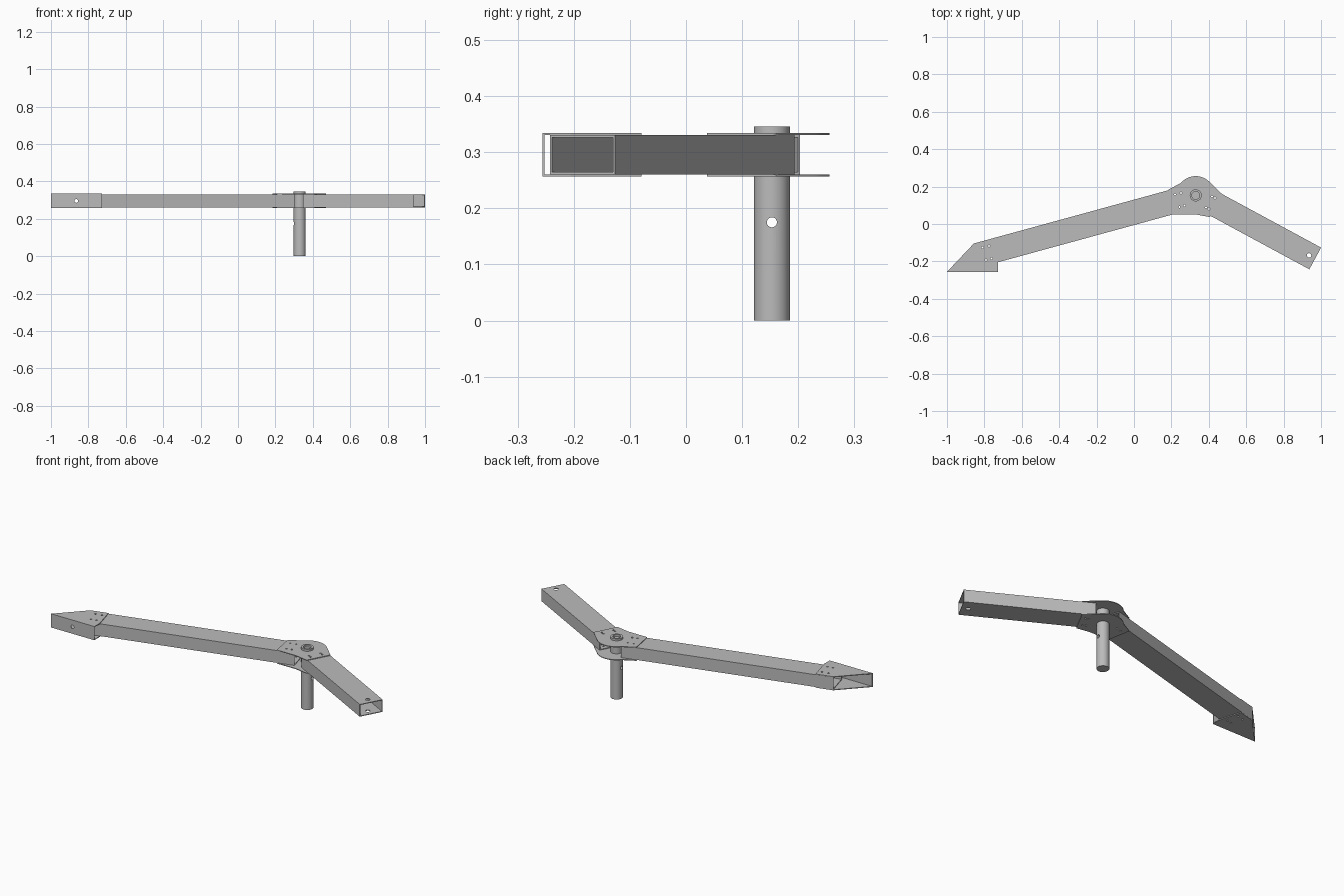
import bpy, bmesh, math
from mathutils import Vector, Matrix

if "Cube" in bpy.data.objects:
    bpy.data.objects.remove(bpy.data.objects["Cube"], do_unlink=True)

GREY = (0.5, 0.5, 0.5, 1)
metal = bpy.data.materials.new("grey metal")
metal.use_nodes = True
metal.diffuse_color = GREY
metal.node_tree.nodes["Principled BSDF"].inputs["Base Color"].default_value = GREY

ARM_LOW, ARM_HIGH = 0.2605, 0.3305
SHEET = 0.004
MID = (ARM_LOW + ARM_HIGH) / 2
PIVOT = Vector((0.33, 0.153))


def finish(name, bm):
    bmesh.ops.recalc_face_normals(bm, faces=bm.faces)
    mesh = bpy.data.meshes.new(name)
    bm.to_mesh(mesh)
    bm.free()
    mesh.materials.append(metal)
    obj = bpy.data.objects.new(name, mesh)
    bpy.context.collection.objects.link(obj)
    return obj


def add_prism(bm, outline, low, high):
    bottom = bm.faces.new([bm.verts.new((x, y, low)) for x, y in outline])
    new = bmesh.ops.extrude_face_region(bm, geom=[bottom])["geom"]
    for v in new:
        if isinstance(v, bmesh.types.BMVert):
            v.co.z = high


def add_rod(bm, centre, radius, length, axis="Z", sides=16):
    turn = {"X": Matrix.Rotation(math.pi / 2, 4, "Y"),
            "Y": Matrix.Rotation(math.pi / 2, 4, "X"),
            "Z": Matrix.Identity(4)}[axis]
    bmesh.ops.create_cone(bm, cap_ends=True, segments=sides, radius1=radius,
                          radius2=radius, depth=length,
                          matrix=Matrix.Translation(centre) @ turn)


def tube(name, back_corner, degrees, length, width):
    """Open rectangular tube running from its back corner along an angle."""
    a = math.radians(degrees)
    along = Vector((math.cos(a), math.sin(a), 0))
    across = Vector((math.sin(a), -math.cos(a), 0))
    start = Vector((*back_corner, 0))
    bm = bmesh.new()
    rings = []
    for d in (0, length):
        for inset in (0, SHEET):
            w0, w1 = inset, width - inset
            z0, z1 = ARM_LOW + inset, ARM_HIGH - inset
            rings.append([bm.verts.new(start + along * d + across * w + Vector((0, 0, z)))
                          for w, z in ((w0, z0), (w1, z0), (w1, z1), (w0, z1))])
    for p, q in ((0, 1), (2, 3), (0, 2), (1, 3)):
        for i in range(4):
            j = (i + 1) % 4
            bm.faces.new((rings[p][i], rings[p][j], rings[q][j], rings[q][i]))
    return finish(name, bm)


def cut(obj, rods):
    bm = bmesh.new()
    for rod in rods:
        add_rod(bm, *rod)
    cutter = finish("cutter", bm)
    cutter.hide_render = True
    mod = obj.modifiers.new("holes", "BOOLEAN")
    mod.operation, mod.solver, mod.object = "DIFFERENCE", "EXACT", cutter
    bpy.context.view_layer.objects.active = obj
    bpy.ops.object.modifier_apply(modifier=mod.name)
    bpy.data.objects.remove(cutter, do_unlink=True)


def bolt_holes(points):
    return [((x, y, MID), 0.005, 0.2) for x, y in points]


bracket_bolts = bolt_holes([(-0.81, -0.126), (-0.775, -0.118), (-0.791, -0.193), (-0.762, -0.185)])
long_bolts = bolt_holes([(0.219, 0.158), (0.251, 0.166), (0.243, 0.091), (0.27, 0.099)])
short_bolts = bolt_holes([(0.417, 0.147), (0.433, 0.139), (0.385, 0.088), (0.401, 0.08)])

# Two hollow arms
long_arm = tube("long_arm", (-0.856, -0.104), 15.3, 1.165, 0.131)
cut(long_arm, bracket_bolts + long_bolts)
short_arm = tube("short_arm", (0.41, 0.193), -28.4, 0.671, 0.132)
cut(short_arm, short_bolts + [((0.936, -0.168, MID), 0.012, 0.2)])

# Pivot plates above and below the arms, rounded around the post
rim = []
for i in range(17):
    a = math.radians(139 - i * 92 / 16)
    rim.append(PIVOT + 0.103 * Vector((math.cos(a), math.sin(a))))
plate_outline = [(0.209, 0.051), (0.185, 0.184)] + [tuple(p) for p in rim] + [
    (0.471, 0.16), (0.406, 0.037), (0.33, 0.051)]
plates = []
for name, low in (("lower_pivot_plate", ARM_LOW - SHEET), ("upper_pivot_plate", ARM_HIGH)):
    bm = bmesh.new()
    add_prism(bm, plate_outline, low, low + SHEET)
    plate = finish(name, bm)
    cut(plate, long_bolts + short_bolts)
    plates.append(plate)

# Folded end bracket: two cheeks and a front wall
cheek_outline = [(-1, -0.256), (-0.727, -0.256), (-0.727, -0.206), (-0.762, -0.079), (-0.856, -0.104)]
for name, low in (("lower_bracket_cheek", ARM_LOW - SHEET), ("upper_bracket_cheek", ARM_HIGH)):
    bm = bmesh.new()
    add_prism(bm, cheek_outline, low, low + SHEET)
    cut(finish(name, bm), bracket_bolts)
bm = bmesh.new()
add_prism(bm, [(-1, -0.256), (-0.727, -0.256), (-0.727, -0.252), (-0.996, -0.252)], ARM_LOW, ARM_HIGH)
cut(finish("bracket_front_wall", bm), [((-0.865, -0.254, MID), 0.01, 0.03, "Y")])

# Pivot post with a cross hole and a recessed top
bm = bmesh.new()
add_rod(bm, (*PIVOT, 0.173), 0.032, 0.346, "Z", 48)
post = finish("pivot_post", bm)
cut(post, [((*PIVOT, 0.346), 0.021, 0.03, "Z", 32),
           ((*PIVOT, 0.175), 0.009, 0.2, "X", 24)])

# Smooth the round parts, keep folded edges sharp
bpy.ops.object.select_all(action="DESELECT")
for obj in [post] + plates:
    obj.select_set(True)
bpy.context.view_layer.objects.active = post
bpy.ops.object.shade_smooth_by_angle(angle=math.radians(30))
